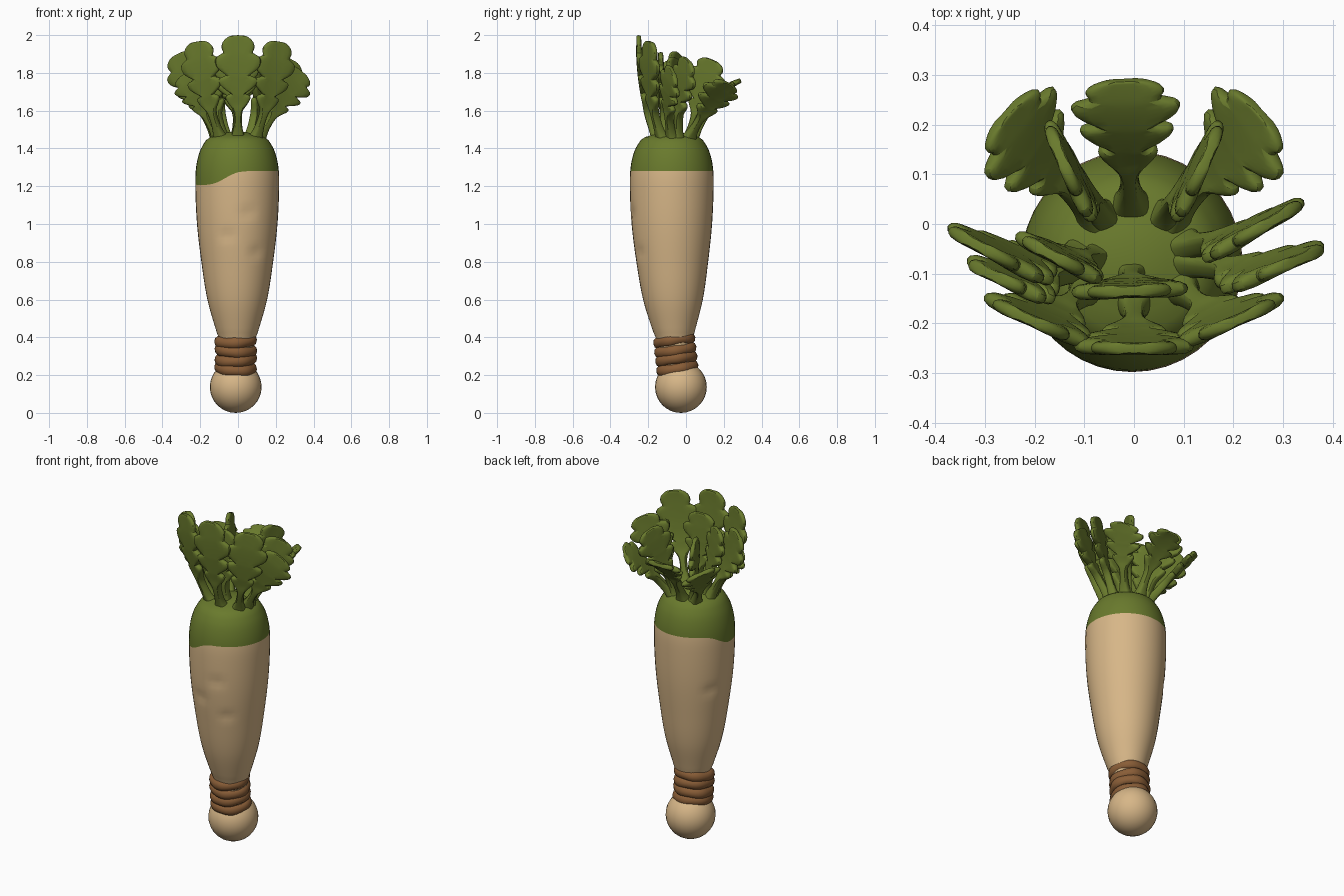
import bpy, bmesh, math
from mathutils import Vector, Matrix

if "Cube" in bpy.data.objects:
    bpy.data.objects.remove(bpy.data.objects["Cube"])


def material(name, rgb):
    m = bpy.data.materials.new(name)
    m.diffuse_color = (*rgb, 1)
    m.use_nodes = True
    m.node_tree.nodes["Principled BSDF"].inputs["Base Color"].default_value = m.diffuse_color
    return m


TAN = material("tan root", (0.68, 0.47, 0.245))
GREEN = material("leaf green", (0.142, 0.195, 0.026))
BROWN = material("brown cord", (0.25, 0.11, 0.038))


def finish(name, bm, mats, angle=50):
    bmesh.ops.recalc_face_normals(bm, faces=bm.faces)
    me = bpy.data.meshes.new(name)
    bm.to_mesh(me)
    bm.free()
    ob = bpy.data.objects.new(name, me)
    bpy.context.collection.objects.link(ob)
    for m in mats:
        me.materials.append(m)
    bpy.ops.object.select_all(action='DESELECT')
    ob.select_set(True)
    bpy.context.view_layer.objects.active = ob
    bpy.ops.object.shade_smooth_by_angle(angle=math.radians(angle))
    return ob


def loft(bm, rings, closed=False, mat_rule=lambda i: 0):
    vr = [[bm.verts.new(p) for p in r] for r in rings]
    n, m = len(vr[0]), len(vr)
    for i in range(m if closed else m - 1):
        a, b = vr[i], vr[(i + 1) % m]
        for j in range(n):
            k = (j + 1) % n
            bm.faces.new((a[j], a[k], b[k], b[j])).material_index = mat_rule(i)
    if not closed:
        bm.faces.new(vr[0]).material_index = mat_rule(0)
        bm.faces.new(vr[-1]).material_index = mat_rule(m - 2)


def interp(pts, x):
    """Smooth interpolation through (x, value) pairs."""
    if x <= pts[0][0]:
        return pts[0][1]
    for i in range(len(pts) - 1):
        (x0, y0), (x1, y1) = pts[i], pts[i + 1]
        if x <= x1:
            a, b = pts[max(i - 1, 0)], pts[min(i + 2, len(pts) - 1)]
            m0 = (y1 - a[1]) / (x1 - a[0])
            m1 = (b[1] - y0) / (b[0] - x0)
            h, t = x1 - x0, (x - x0) / (x1 - x0)
            t2, t3 = t * t, t * t * t
            return ((2*t3 - 3*t2 + 1) * y0 + (t3 - 2*t2 + t) * h * m0
                    + (3*t2 - 2*t3) * y1 + (t3 - t2) * h * m1)
    return pts[-1][1]


# Root body: tapered, with an uneven green cap line
radius = [(.15, .08), (.32, .088), (.39, .096), (.43, .11), (.6, .158), (.8, .19), (1, .213),
          (1.2, .222), (1.3, .218), (1.38, .2), (1.43, .174), (1.46, .142), (1.488, .04)]
lean = [(.15, -.04), (.4, -.062), (.6, -.069), (1, -.075), (1.5, -.075)]
dents = [(255, .94), (285, 1.06), (300, .85), (150, .95)]      # angle, height
SIDES, CAP_ROW = 40, 44
levels = [.15 + .025 * i for i in range(52)] + [1.445, 1.46, 1.472, 1.48, 1.488]
rings = []
for z0 in levels:
    ring = []
    for j in range(SIDES):
        deg = 360 * j / SIDES
        a = math.radians(deg)
        # cap line dips at the front left
        rise = .03 - .073 * math.exp(-((deg - 208) / 50) ** 4)
        z = z0 + rise * max(0, 1 - abs(z0 - 1.25) / .18)
        r = interp(radius, z)
        for da, dz in dents:
            r -= .01 * math.exp(-(((a - math.radians(da)) * .21) ** 2 + (z - dz) ** 2) / .0008)
        ring.append((-.004 + r * math.cos(a), interp(lean, z) + r * math.sin(a), z))
    rings.append(ring)
bm = bmesh.new()
loft(bm, rings, mat_rule=lambda i: int(i >= CAP_ROW))
finish("root_body", bm, [TAN, GREEN])

# Round knob at the bottom
bm = bmesh.new()
bmesh.ops.create_uvsphere(bm, u_segments=28, v_segments=16, radius=.137,
                          matrix=Matrix.Translation((-.012, -.027, .137)))
finish("bottom_knob", bm, [TAN])

# Cord wound around the grip
bm = bmesh.new()
for i in range(4):
    M = (Matrix.Translation((-.013, -.048 - .004 * i, .236 + .049 * i))
         @ Matrix.Rotation(.16, 4, 'X') @ Matrix.Rotation(.06 * (-1) ** i, 4, 'Y'))
    rings = []
    for j in range(36):
        a = 2 * math.pi * j / 36
        m = .027 + .002 * math.sin(5 * a + i)
        ring = []
        for k in range(10):
            b = 2 * math.pi * k / 10
            d = .086 + m * math.cos(b)
            ring.append(M @ Vector((d * math.cos(a), d * math.sin(a), 1.15 * m * math.sin(b))))
        rings.append(ring)
    loft(bm, rings, closed=True)
finish("grip_cord", bm, [BROWN])

# Lobed leaf: position along the rib, half width as a share of the widest
OUTLINE = [(0, .6), (.06, .36), (.15, .22), (.25, .18), (.36, .18), (.395, .5), (.44, .64),
           (.475, .58), (.5, .22), (.53, .8), (.585, 1), (.63, .92), (.66, .4), (.69, 1),
           (.76, 1.14), (.82, 1.1), (.85, .62), (.885, .84), (.945, .78), (.985, .52), (1, .3)]
CROWN = Vector((0, -.07, 1.425))


def leaf(name, x, y, z, angle, hw=.107, upright=1.0):
    """Leaf to the tip (x, y, z); angle turns the blade, upright keeps it from leaning out."""
    p2 = Vector((x, y, z))
    out = Vector((x, y + .07, 0))
    p0 = CROWN + out * min(.4, .095 / out.length)
    turn = math.radians(angle)
    wide = Vector((math.cos(turn), math.sin(turn), 0))
    p1 = p0.lerp(p2, .45).lerp(p2 - wide * (p2 - p0).dot(wide) * .55, upright)
    p1.z = 1.65 + .06 * (upright == 0)
    rings = []
    for s, u in OUTLINE:
        c = p0 * (1 - s) ** 2 + p1 * 2 * s * (1 - s) + p2 * s * s
        t = ((p1 - p0) * (1 - s) + (p2 - p1) * s).normalized()
        w = (wide - t * wide.dot(t)).normalized()
        n = t.cross(w)
        stem = s < .38
        th = .022 + .2 * max(0, .1 - s) if stem else .02 - .03 * max(0, s - .8)
        rib = th if stem else .65 * th
        half = [(1, -.5 * th), (1, .5 * th), (.75, th), (0, rib), (-.75, th)]
        section = half + [(-a, -b) for a, b in half]
        rings.append([c + w * (a * u * hw) + n * b
                      + t * (0 if stem else .06 * abs(a) * u * (1 - s)) for a, b in section])
    bm = bmesh.new()
    loft(bm, rings)
    mod = finish(name, bm, [GREEN], 60).modifiers.new("round", 'SUBSURF')
    mod.levels = mod.render_levels = 1


# Mirrored leaf pairs
for side, word in ((1, "right"), (-1, "left")):
    leaf(f"front_{word}_leaf", side * .215, -.19, 1.967, side * 24)
    leaf(f"back_{word}_leaf", side * .255, .225, 1.745, side * -70, .107, .3)
    leaf(f"inner_back_{word}_leaf", side * .15, .14, 1.87, side * 66, .1, .4)

# Single leaves
leaf("front_leaf", 0, -.25, 2, 0, .11)
leaf("middle_leaf", -.01, -.135, 1.91, 2)
leaf("back_leaf", -.02, .29, 1.76, 0, .1, 0)
leaf("left_leaf", -.32, -.04, 1.9, -28)
leaf("low_left_leaf", -.29, -.1, 1.79, -24, .09)
leaf("inner_left_leaf", -.17, -.06, 1.88, -28, .09)
leaf("right_leaf", .335, -.07, 1.81, 22)
leaf("inner_right_leaf", .285, .01, 1.87, 30)
